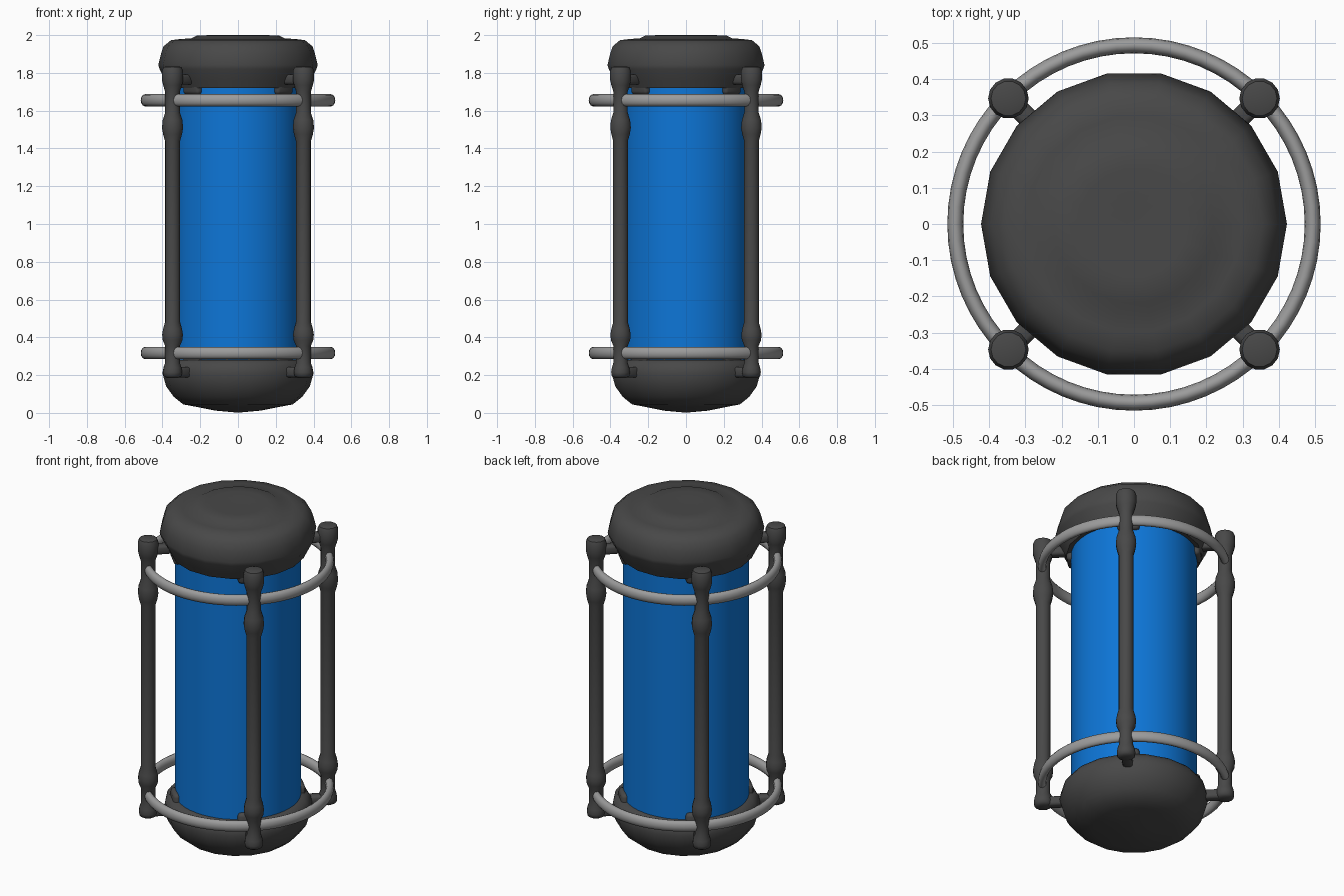
import bpy, bmesh
from math import pi, cos, sin, radians
from mathutils import Matrix

cube = bpy.data.objects.get("Cube")
if cube:
    bpy.data.objects.remove(cube, do_unlink=True)


def material(name, rgb):
    m = bpy.data.materials.new(name)
    m.use_nodes = True
    m.diffuse_color = (*rgb, 1)
    m.node_tree.nodes["Principled BSDF"].inputs["Base Color"].default_value = (*rgb, 1)
    return m


DARK = material("charcoal", (0.065, 0.065, 0.065))
BLUE = material("blue", (0.004, 0.18, 0.68))
GREY = material("light grey", (0.33, 0.33, 0.33))


def finish(name, bm, mat, angle=50):
    bmesh.ops.recalc_face_normals(bm, faces=bm.faces)
    mesh = bpy.data.meshes.new(name)
    bm.to_mesh(mesh)
    bm.free()
    mesh.materials.append(mat)
    ob = bpy.data.objects.new(name, mesh)
    bpy.context.collection.objects.link(ob)
    bpy.ops.object.select_all(action="DESELECT")
    ob.select_set(True)
    bpy.context.view_layer.objects.active = ob
    bpy.ops.object.shade_smooth_by_angle(angle=radians(angle))
    return ob


def lathe(name, profile, mat, sides, centre=(0, 0), angle=50, closed=False):
    """Revolve (radius, height) points about an upright axis."""
    bm = bmesh.new()
    rows = [[bm.verts.new((centre[0] + r * cos(2 * pi * i / sides),
                           centre[1] + r * sin(2 * pi * i / sides), z))
             for i in range(sides)] for r, z in profile]
    pairs = list(zip(rows, rows[1:]))
    if closed:
        pairs.append((rows[-1], rows[0]))
    for a, b in pairs:
        for i in range(sides):
            j = (i + 1) % sides
            bm.faces.new((a[i], a[j], b[j], b[i]))
    if not closed:
        bm.faces.new(rows[0])
        bm.faces.new(rows[-1])
    return finish(name, bm, mat, angle)


def block(name, turn, dist, z, size, bevel):
    """Bevelled block set out from the axis in direction turn."""
    bm = bmesh.new()
    bmesh.ops.create_cube(bm, size=1, matrix=Matrix.Rotation(turn, 4, "Z")
                          @ Matrix.Translation((dist, 0, z)) @ Matrix.Diagonal((*size, 1)))
    bmesh.ops.bevel(bm, geom=bm.edges[:], offset=bevel, segments=2, affect="EDGES", profile=0.5)
    return finish(name, bm, DARK)


# Glass tank
lathe("tank", [(0.338, 0.15), (0.338, 1.85)], BLUE, 48)

# End caps
lathe("top_cap", [(0.33, 1.725), (0.365, 1.72), (0.385, 1.76), (0.415, 1.82), (0.422, 1.842),
                  (0.408, 1.9), (0.395, 1.94), (0.355, 1.973), (0.30, 1.98), (0.25, 1.982),
                  (0.22, 1.997), (0.15, 2.0), (0.02, 1.994)], DARK, 18)
lathe("bottom_cap", [(0.02, 0.003), (0.12, 0.012), (0.22, 0.032), (0.29, 0.045), (0.34, 0.085),
                     (0.38, 0.14), (0.4, 0.21), (0.392, 0.25), (0.37, 0.28), (0.33, 0.285)],
      DARK, 18)

# Hoops with a slightly tall oval section
for name, z in (("upper_hoop", 1.655), ("lower_hoop", 0.317)):
    section = [(0.493 + 0.022 * cos(2 * pi * k / 12), z + 0.032 * sin(2 * pi * k / 12))
               for k in range(12)]
    lathe(name, section, GREY, 64, closed=True)

# Posts, each with swellings and knobbed ends, arms and clips
POST = [(0.03, 0.185), (0.047, 0.195), (0.051, 0.215), (0.047, 0.24), (0.039, 0.265),
        (0.039, 0.355), (0.052, 0.385), (0.055, 0.415), (0.05, 0.445), (0.04, 0.48),
        (0.04, 1.44), (0.05, 1.475), (0.056, 1.51), (0.052, 1.55), (0.039, 1.59),
        (0.039, 1.7), (0.05, 1.735), (0.056, 1.76), (0.056, 1.81), (0.048, 1.83), (0.03, 1.835)]
for n, corner in enumerate(("back_left", "back_right", "front_right", "front_left")):
    turn = pi / 4 + n * pi / 2
    lathe(corner + "_post", POST, DARK, 14, (0.49 * cos(turn), 0.49 * sin(turn)))
    for level, arm_z, clip_z in (("upper", 1.765, 1.745), ("lower", 0.215, 0.265)):
        block(f"{corner}_{level}_arm", turn, 0.42, arm_z, (0.16, 0.055, 0.055), 0.015)
        block(f"{corner}_{level}_clip", turn, 0.335, clip_z, (0.05, 0.12, 0.12), 0.018)
